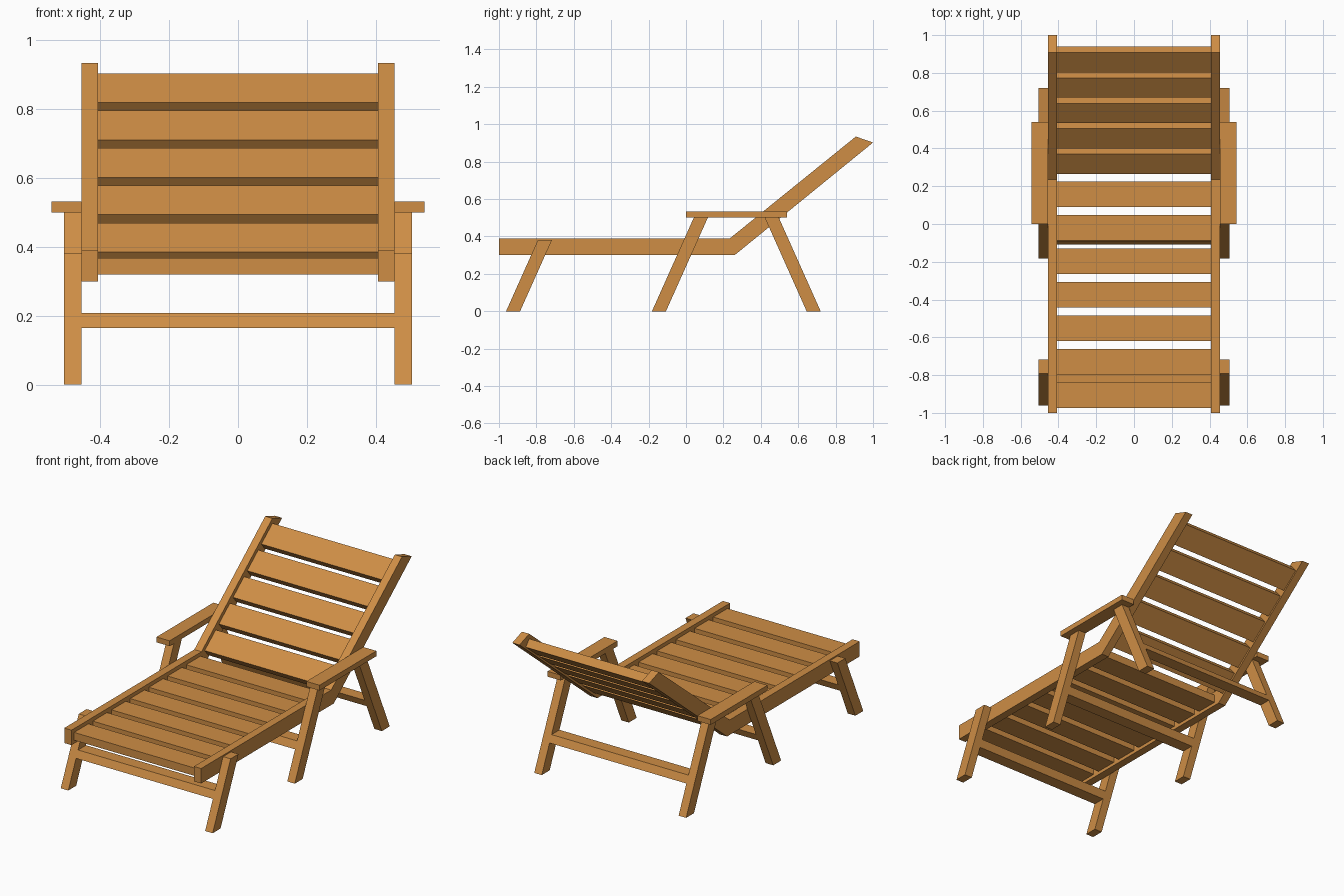
import bpy
from mathutils import Vector

if "Cube" in bpy.data.objects:
    bpy.data.objects.remove(bpy.data.objects["Cube"])

wood = bpy.data.materials.new("wood")
wood.diffuse_color = (0.62, 0.27, 0.06, 1)
wood.use_nodes = True
wood.node_tree.nodes["Principled BSDF"].inputs["Base Color"].default_value = wood.diffuse_color


def extrude(name, profile, x0, x1, mirror=False):
    """Extrude a (y, z) outline from x0 to x1, optionally mirrored across x = 0."""
    n = len(profile)
    verts = [(x, y, z) for x in (x0, x1) for y, z in profile]
    faces = [tuple(range(n))[::-1], tuple(range(n, 2 * n))]
    faces += [(i, (i + 1) % n, (i + 1) % n + n, i + n) for i in range(n)]
    mesh = bpy.data.meshes.new(name)
    # outlines are listed clockwise or anticlockwise; make the normals point outward
    area = sum(profile[i][0] * profile[(i + 1) % n][1] - profile[(i + 1) % n][0] * profile[i][1]
               for i in range(n))
    if area < 0:
        faces = [f[::-1] for f in faces]
    mesh.from_pydata(verts, [], faces)
    mesh.materials.append(wood)
    obj = bpy.data.objects.new(name, mesh)
    bpy.context.collection.objects.link(obj)
    if mirror:
        obj.modifiers.new("mirror", 'MIRROR')
    return obj


INNER, OUTER, LEG = 0.407, 0.455, 0.505

# side rails, mitred where the backrest begins
extrude("seat_rail", [(-1, 0.30), (0.26, 0.30), (0.235, 0.39), (-1, 0.39)], INNER, OUTER, True)
extrude("back_rail", [(0.26, 0.30), (1.0, 0.902), (0.908, 0.934), (0.235, 0.39)], INNER, OUTER, True)

# seat slats
for i in range(7):
    y = -0.975 + i * 0.1775
    extrude(f"seat_slat_{i + 1}", [(y, 0.32), (y + 0.135, 0.32), (y + 0.135, 0.367), (y, 0.367)],
            -INNER, INNER)

# backrest slats, laid along the sloping rail and slightly recessed
along = Vector((0.778, 0.628))
normal = Vector((-0.628, 0.778))
start = Vector((0.265, 0.385))
for i in range(5):
    a = start + along * (i * 0.173)
    b = a + along * 0.135
    down = normal * -0.05
    extrude(f"back_slat_{i + 1}", [tuple(p) for p in (a + down, b + down, b, a)], -INNER, INNER)

# slanted leg pairs, each with a crossbar: foot y, slope, top height
for name, foot, slope, top in (("front", -0.962, 0.447, 0.382),
                               ("middle", -0.182, 0.447, 0.51),
                               ("rear", 0.645, -0.447, 0.51)):
    def slab(z0, z1):
        return [(foot + slope * z0, z0), (foot + 0.075 + slope * z0, z0),
                (foot + 0.075 + slope * z1, z1), (foot + slope * z1, z1)]
    extrude(f"{name}_leg", slab(0, top), OUTER, LEG, True)
    extrude(f"{name}_crossbar", slab(0.165, 0.208), -OUTER, OUTER)

# armrests
extrude("armrest", [(0, 0.50), (0.54, 0.50), (0.54, 0.532), (0, 0.532)], OUTER, 0.542, True)
